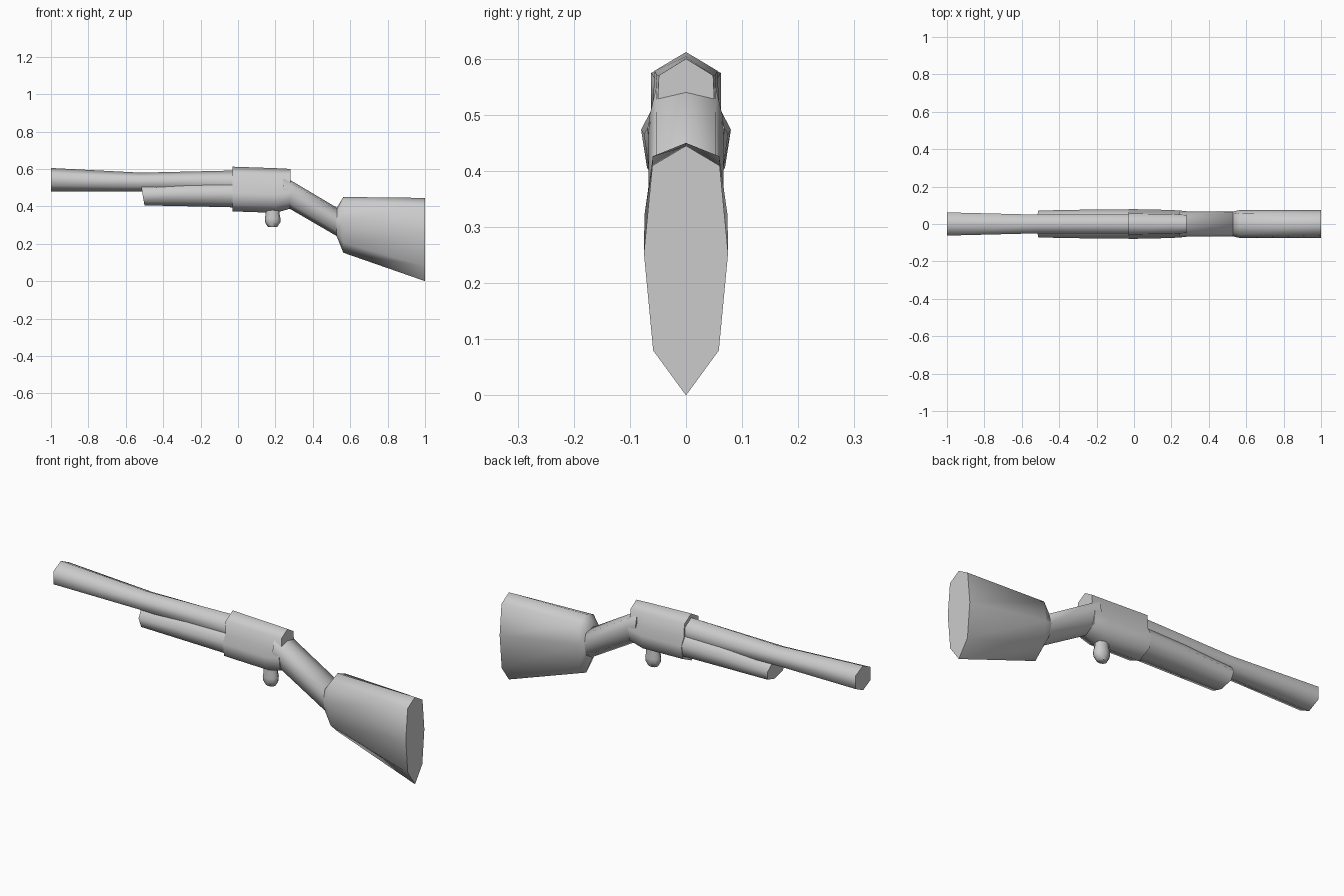
import bpy, math

if "Cube" in bpy.data.objects:
    bpy.data.objects.remove(bpy.data.objects["Cube"])

def make(name, rings, angle=65):
    """Skin a list of equal-sized rings and cap both ends."""
    n = len(rings[0])
    verts = [p for r in rings for p in r]
    faces = [[i * n + j, i * n + (j + 1) % n, (i + 1) * n + (j + 1) % n, (i + 1) * n + j]
             for i in range(len(rings) - 1) for j in range(n)]
    faces += [list(range(n))[::-1], [len(verts) - n + j for j in range(n)]]
    me = bpy.data.meshes.new(name)
    me.from_pydata(verts, [], faces)
    ob = bpy.data.objects.new(name, me)
    bpy.context.collection.objects.link(ob)
    bpy.ops.object.select_all(action='DESELECT')
    ob.select_set(True)
    bpy.context.view_layer.objects.active = ob
    bpy.ops.object.mode_set(mode='EDIT')
    bpy.ops.mesh.select_all(action='SELECT')
    bpy.ops.mesh.normals_make_consistent(inside=False)
    bpy.ops.object.mode_set(mode='OBJECT')
    bpy.ops.object.shade_smooth_by_angle(angle=math.radians(angle))
    return ob

def section(x, top, bottom, width, shape, lean=0):
    """Mirrored ring; shape holds (width fraction, height fraction) side points."""
    h = top - bottom
    side = [(x + lean * (1 - f), w * width, bottom + f * h) for w, f in shape]
    back = [(a, -y, z) for a, y, z in reversed(side)]
    return [(x, 0, top)] + side + [(x + lean, 0, bottom)] + back

HEX = [(1, .76), (1, .24)]
OCT = [(.8, .92), (1, .57), (.78, .18)]
FORE = [(.65, .84), (1, .56), (.86, .17)]
BODY = [(.7, .86), (.74, .59), (1, .42), (.87, .14)]

# Barrel
make("barrel", [section(*s, HEX) for s in
     [(-1, .605, .48, .062), (-.52, .58, .48, .05), (0, .592, .46, .052)]])

# Fore-end under the barrel
make("fore_end", [section(*s, FORE, l) for s, l in
     [((-.52, .52, .405, .072), .02), ((-.25, .535, .4, .077), 0), ((0, .54, .394, .078), 0)]])

# Receiver
make("receiver", [section(*s, BODY) for s in
     [(-.03, .612, .373, .08), (.2, .604, .365, .075), (.28, .6, .388, .069)]])

# Grip and butt
make("grip", [section(*s, OCT) for s in
     [(.24, .562, .405, .066), (.28, .54, .385, .067), (.55, .38, .228, .066)]])
make("butt_stock", [section(*s, OCT) for s in
     [(.527, .39, .242, .066), (.563, .45, .152, .074), (1, .445, 0, .075)]])

# Trigger stub
make("trigger", [[(.185 + r * math.cos(a), .75 * r * math.sin(a), z)
                  for a in (k * math.pi / 4 for k in range(8))]
                 for z, r in [(.4, .037), (.36, .037), (.335, .042), (.315, .041), (.29, .025)]])
